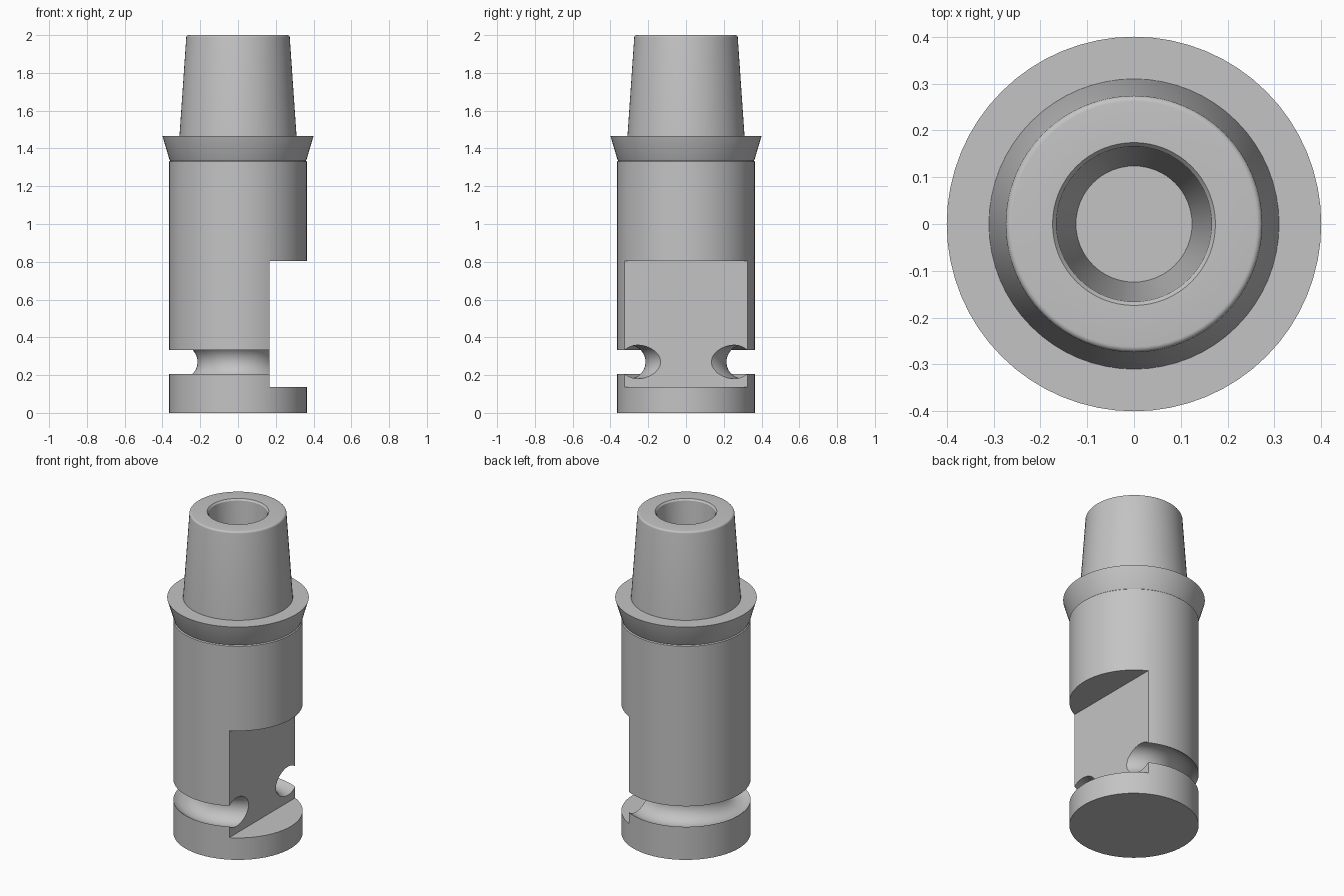
import bpy
import bmesh
import math
from mathutils import Vector

default = bpy.data.objects.get("Cube")
if default:
    bpy.data.objects.remove(default, do_unlink=True)

# Single grey metal
metal = bpy.data.materials.new("grey metal")
metal.use_nodes = True
grey = (0.55, 0.55, 0.55, 1)
metal.diffuse_color = grey
metal.node_tree.nodes["Principled BSDF"].inputs["Base Color"].default_value = grey


def lathe(name, profile, steps=64):
    """Revolve (radius, height) points around the z axis."""
    bm = bmesh.new()
    verts = [bm.verts.new((r, 0, z)) for r, z in profile]
    edges = [bm.edges.new(pair) for pair in zip(verts, verts[1:])]
    bmesh.ops.spin(bm, geom=verts + edges, axis=(0, 0, 1), cent=(0, 0, 0),
                   angle=math.tau, steps=steps, use_duplicate=False)
    bmesh.ops.remove_doubles(bm, verts=bm.verts, dist=0.0005)
    bmesh.ops.recalc_face_normals(bm, faces=bm.faces)
    mesh = bpy.data.meshes.new(name)
    bm.to_mesh(mesh)
    bm.free()
    obj = bpy.data.objects.new(name, mesh)
    bpy.context.collection.objects.link(obj)
    mesh.materials.append(metal)
    return obj


def arc(radius, height, size, start, end, count):
    """Points on a circular arc, angles in degrees."""
    angles = [math.radians(start + (end - start) * i / count) for i in range(count + 1)]
    return [(radius + size * math.cos(a), height + size * math.sin(a)) for a in angles]


BODY = 0.365

# Round groove near the foot, open at the body surface
groove_r, groove_z, groove_size = 0.303, 0.27, 0.089
opening = math.degrees(math.acos((BODY - groove_r) / groove_size))
groove = arc(groove_r, groove_z, groove_size, 360 - opening, opening, 20)

profile = [(0, 0), (BODY, 0)] + groove
profile += [(BODY, 1.33), (0.359, 1.335), (0.363, 1.341)]    # body top and undercut
profile += [(0.4, 1.466), (0.31, 1.466)]                     # flared collar
profile += arc(0.262, 1.988, 0.012, 4, 90, 5)                # tapered shank, rounded rim
profile += [(0.174, 2), (0.166, 1.99), (0.124, 1.45), (0, 1.45)]  # tapered blind bore
holder = lathe("tool_holder", profile)

# Flat side pocket
low, high, flat_x = 0.137, 0.803, 0.167
bpy.ops.mesh.primitive_cube_add(size=1, location=(flat_x + 0.5, 0, (low + high) / 2))
cutter = bpy.context.object
cutter.name = "pocket_cutter"
cutter.scale = Vector((1, 1, high - low))
cutter.hide_render = True
cutter.data.materials.append(metal)

cut = holder.modifiers.new("side pocket", "BOOLEAN")
cut.operation = "DIFFERENCE"
cut.solver = "EXACT"
cut.object = cutter

bpy.ops.object.select_all(action="DESELECT")
holder.select_set(True)
bpy.context.view_layer.objects.active = holder
bpy.ops.object.modifier_apply(modifier=cut.name)
bpy.data.objects.remove(cutter, do_unlink=True)
bpy.ops.object.shade_smooth_by_angle(angle=math.radians(25))
